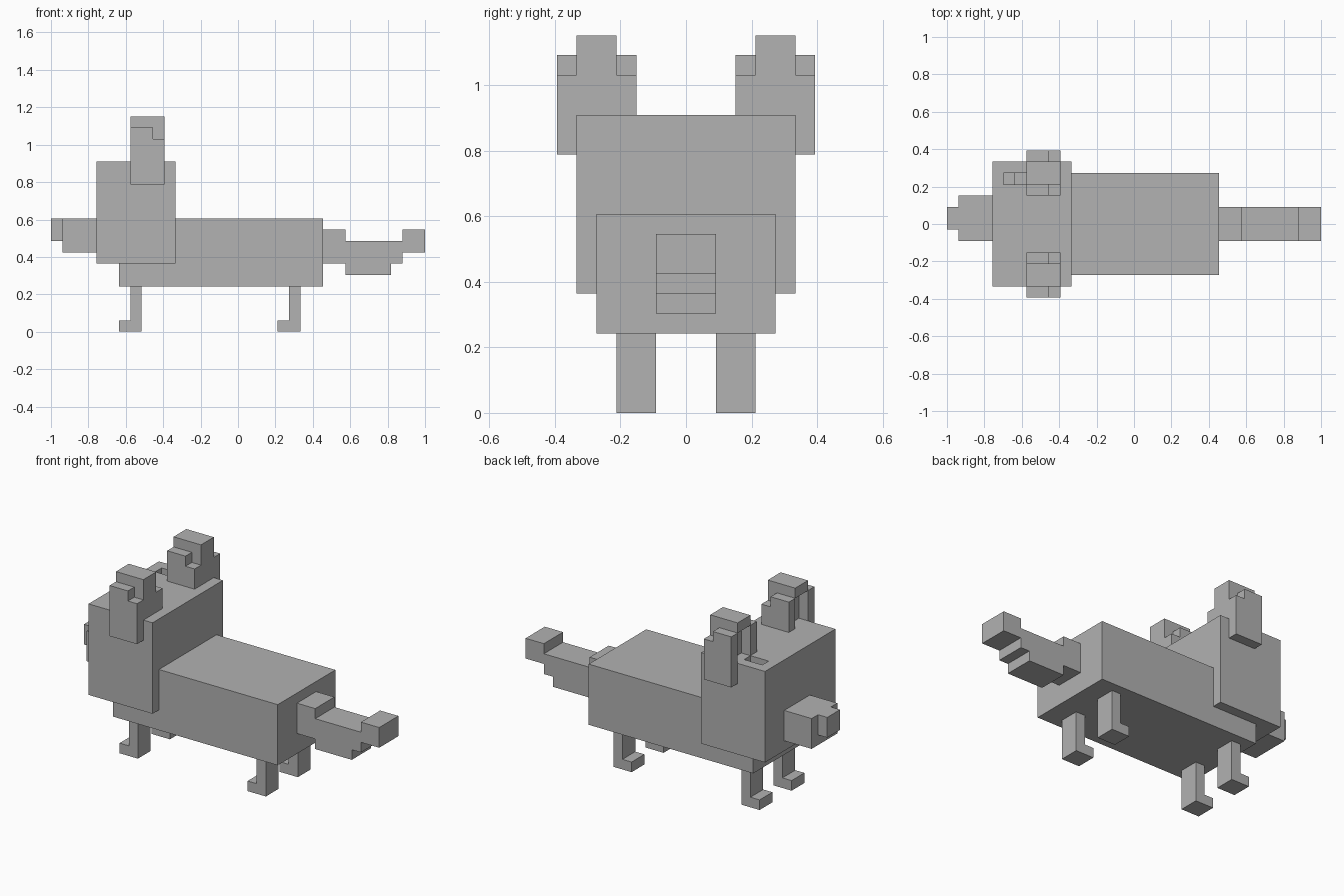
import bpy
import bmesh

U = 2 / 33          # one block of the blocky grid
MID = 16.5          # grid column at x = 0

cube = bpy.data.objects.get("Cube")
if cube:
    bpy.data.objects.remove(cube, do_unlink=True)

grey = bpy.data.materials.new("plain_grey")
grey.use_nodes = True
colour = (0.445, 0.445, 0.445, 1)
grey.diffuse_color = colour
grey.node_tree.nodes["Principled BSDF"].inputs["Base Color"].default_value = colour


def prism(name, profile, y0, y1):
    """Extrude an (x, z) grid profile from y0 to y1."""
    bm = bmesh.new()
    verts = [bm.verts.new(((x - MID) * U, y0 * U, z * U)) for x, z in profile]
    face = bm.faces.new(verts)
    side = bmesh.ops.extrude_face_region(bm, geom=[face])
    moved = [g for g in side["geom"] if isinstance(g, bmesh.types.BMVert)]
    bmesh.ops.translate(bm, verts=moved, vec=(0, (y1 - y0) * U, 0))
    bmesh.ops.recalc_face_normals(bm, faces=bm.faces)
    mesh = bpy.data.meshes.new(name)
    bm.to_mesh(mesh)
    bm.free()
    mesh.materials.append(grey)
    obj = bpy.data.objects.new(name, mesh)
    bpy.context.collection.objects.link(obj)
    return obj


def box(name, x0, x1, y0, y1, z0, z1):
    return prism(name, [(x0, z0), (x1, z0), (x1, z1), (x0, z1)], y0, y1)


def mirrored_pair(name, profile, y0, y1):
    prism("left_" + name, profile, y0, y1)
    prism("right_" + name, profile, -y1, -y0)


# Body, head and muzzle
box("body", 6, 24, -4.5, 4.5, 4, 10)
head = box("head", 4, 11, -5.5, 5.5, 6, 15)
box("snout", 1, 4, -1.5, 2.5, 7, 10)
box("nose", 0, 1, -0.5, 1.5, 8, 10)

# Small stepped notch in the top of the head
cutter = prism("notch_cutter", [(5, 14), (6, 14), (6, 13), (7, 13), (7, 16), (5, 16)], 3.5, 4.5)
cutter.hide_render = True
cutter.hide_viewport = True
cut = head.modifiers.new("notch", "BOOLEAN")
cut.operation = "DIFFERENCE"
cut.solver = "EXACT"
cut.object = cutter

# Ears: two stepped side walls around a hollow centre with a cap
wall = [(7, 13), (10, 13), (10, 17), (9, 17), (9, 18), (7, 18)]
mirrored_pair("ear_inner_wall", wall, 2.5, 3.5)
mirrored_pair("ear_outer_wall", wall, 5.5, 6.5)
centre = [(8, 15), (10, 15), (10, 19), (7, 19), (7, 18), (8, 18)]
mirrored_pair("ear_centre", centre, 3.5, 5.5)

# Legs with forward feet
for name, x in (("front_leg", 6), ("back_leg", 20)):
    leg = [(x, 0), (x + 2, 0), (x + 2, 4), (x + 1, 4), (x + 1, 1), (x, 1)]
    mirrored_pair(name, leg, 1.5, 3.5)

# Stepped tail
prism("tail", [(24, 6), (26, 6), (26, 5), (30, 5), (30, 6), (31, 6), (31, 7), (33, 7),
               (33, 9), (31, 9), (31, 8), (26, 8), (26, 9), (24, 9)], -1.5, 1.5)
